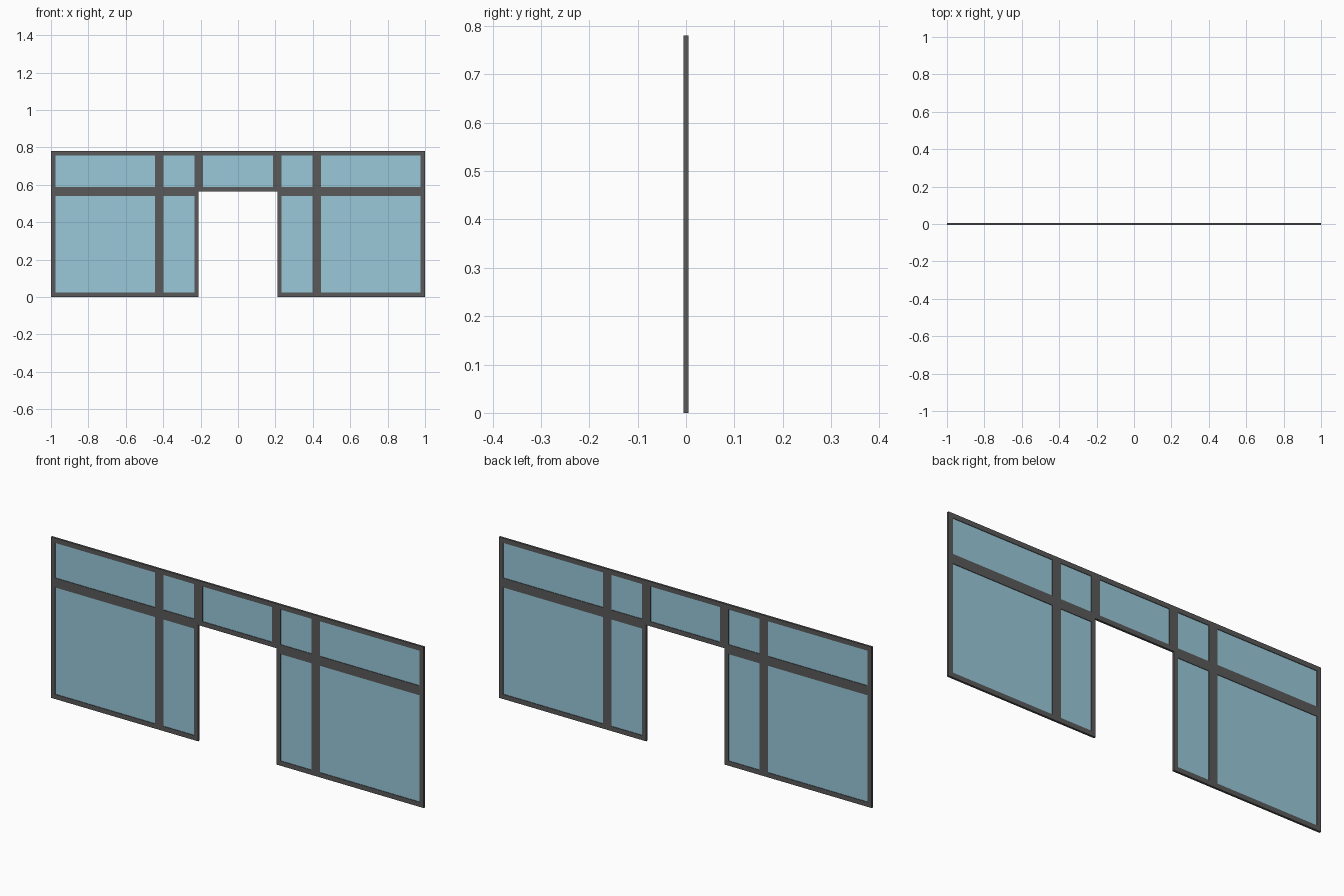
import bpy, bmesh

if "Cube" in bpy.data.objects:
    bpy.data.objects.remove(bpy.data.objects["Cube"])

HEIGHT, RAIL, DOOR = 0.78, 0.564, 0.21   # total height, transom line, half doorway
BORDER = 0.023                           # frame width around each pane
FRAME_T, GLASS_T = 0.0104, 0.005


def material(name, color):
    m = bpy.data.materials.new(name)
    m.diffuse_color = color
    m.use_nodes = True
    m.node_tree.nodes["Principled BSDF"].inputs["Base Color"].default_value = m.diffuse_color
    return m


def make_object(name, bm, mat):
    mesh = bpy.data.meshes.new(name)
    bm.to_mesh(mesh)
    bm.free()
    mesh.materials.append(mat)
    obj = bpy.data.objects.new(name, mesh)
    bpy.context.collection.objects.link(obj)
    return obj


frame_mat = material("frame_grey", (0.1, 0.1, 0.1, 1))
glass_mat = material("glass_blue", (0.32, 0.58, 0.7, 1))

# Window panels (x0, x1, z0, z1): right half mirrored, plus the one above the door
right = [(x0, x1, z0, z1)
         for x0, x1 in ((DOOR, 0.42), (0.42, 1.0))
         for z0, z1 in ((0, RAIL), (RAIL, HEIGHT))]
panels = right + [(-x1, -x0, z0, z1) for x0, x1, z0, z1 in right]
panels.append((-DOOR, DOOR, RAIL, HEIGHT))
panes = [(x0 + BORDER, x1 - BORDER, z0 + BORDER, z1 - BORDER)
         for x0, x1, z0, z1 in panels]


def inside(x, z, rects):
    return any(r[0] < x < r[1] and r[2] < z < r[3] for r in rects)


# Frame: one continuous sheet around panes and doorway, extruded to thickness
xs = sorted({round(x, 4) for r in panels + panes for x in r[:2]})
zs = sorted({round(z, 4) for r in panels + panes for z in r[2:]})
bm = bmesh.new()
grid = {(x, z): bm.verts.new((x, -FRAME_T / 2, z)) for x in xs for z in zs}
for x0, x1 in zip(xs, xs[1:]):
    for z0, z1 in zip(zs, zs[1:]):
        cx, cz = (x0 + x1) / 2, (z0 + z1) / 2
        if inside(cx, cz, panels) and not inside(cx, cz, panes):
            bm.faces.new([grid[p] for p in ((x0, z0), (x1, z0), (x1, z1), (x0, z1))])
bmesh.ops.delete(bm, geom=[v for v in bm.verts if not v.link_faces], context='VERTS')
ext = bmesh.ops.extrude_face_region(bm, geom=bm.faces[:], use_keep_orig=True)
moved = [g for g in ext["geom"] if isinstance(g, bmesh.types.BMVert)]
bmesh.ops.translate(bm, verts=moved, vec=(0, FRAME_T, 0))
bmesh.ops.recalc_face_normals(bm, faces=bm.faces[:])
make_object("window_frame", bm, frame_mat)

# Glass panes set back inside the frame
for i, (x0, x1, z0, z1) in enumerate(panes):
    bm = bmesh.new()
    bmesh.ops.create_cube(bm, size=1)
    bmesh.ops.scale(bm, verts=bm.verts, vec=(x1 - x0, GLASS_T, z1 - z0))
    bmesh.ops.translate(bm, verts=bm.verts, vec=((x0 + x1) / 2, 0, (z0 + z1) / 2))
    make_object(f"glass_pane_{i + 1}", bm, glass_mat)
